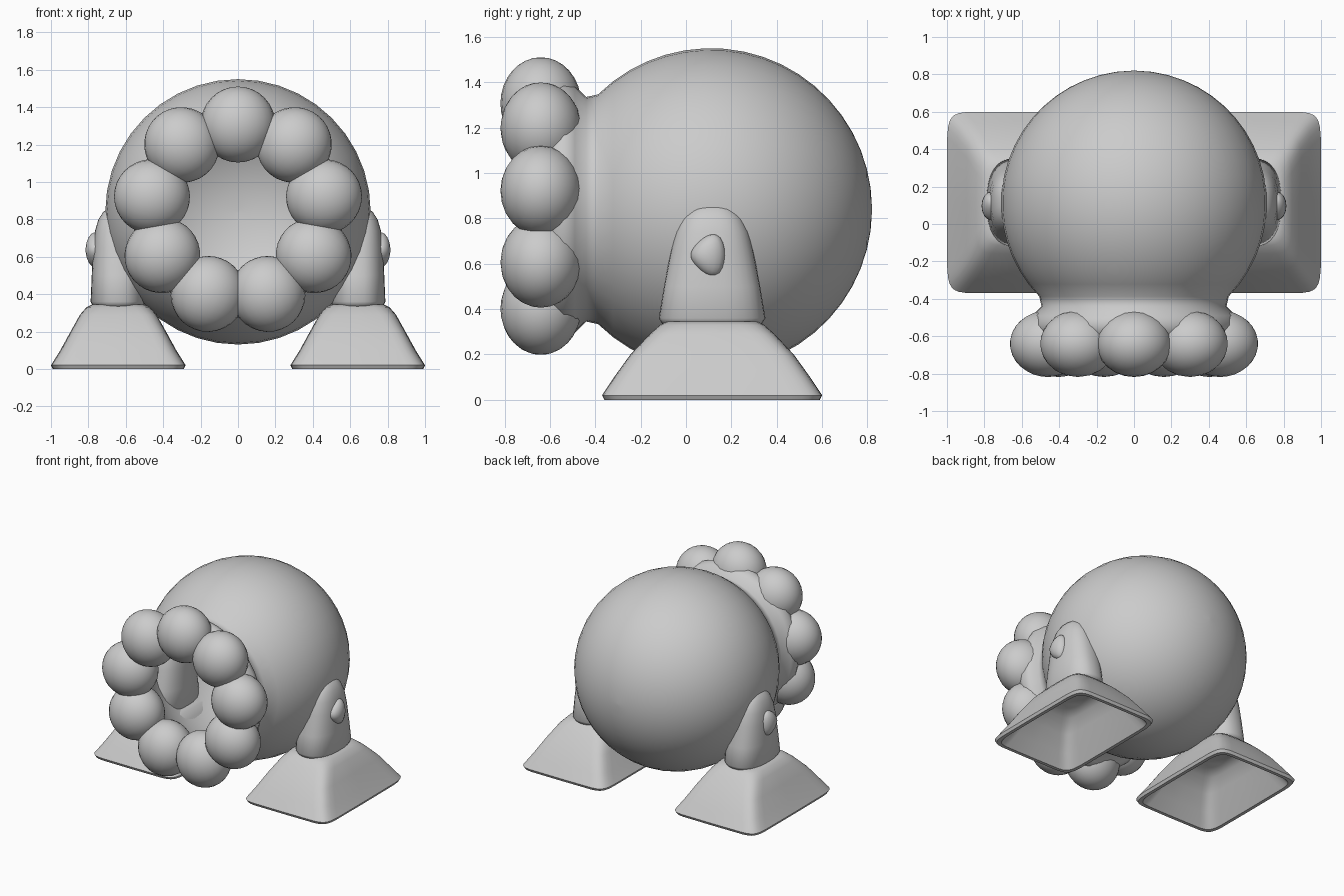
import bpy, bmesh, math
from mathutils import Matrix, Vector

if "Cube" in bpy.data.objects:
    bpy.data.objects.remove(bpy.data.objects["Cube"])

CZ, CY = 0.84, 0.11          # body centre height and depth
LX = 0.64                    # foot / leg centre in x


def finish(bm, name, angle=40):
    bmesh.ops.remove_doubles(bm, verts=bm.verts, dist=1e-5)
    bmesh.ops.recalc_face_normals(bm, faces=bm.faces)
    me = bpy.data.meshes.new(name)
    bm.to_mesh(me)
    bm.free()
    ob = bpy.data.objects.new(name, me)
    bpy.context.collection.objects.link(ob)
    bpy.ops.object.select_all(action='DESELECT')
    ob.select_set(True)
    bpy.context.view_layer.objects.active = ob
    bpy.ops.object.shade_smooth_by_angle(angle=math.radians(angle))
    return ob


def loft(bm, rings, cap_start=False, cap_end=False):
    loops = [[bm.verts.new(p) for p in ring] for ring in rings]
    n = len(loops[0])
    for a, b in zip(loops, loops[1:]):
        for i in range(n):
            j = (i + 1) % n
            bm.faces.new((a[i], a[j], b[j], b[i]))
    if cap_start:
        bm.faces.new(loops[0])
    if cap_end:
        bm.faces.new(loops[-1])


def super_ring(cx, cy, z, hx, hy, e, n=32):
    pts = []
    for i in range(n):
        a = 2 * math.pi * i / n
        c, s = math.cos(a), math.sin(a)
        pts.append((cx + hx * math.copysign(abs(c) ** (2 / e), c),
                    cy + hy * math.copysign(abs(s) ** (2 / e), s), z))
    return pts


def ellipsoid(bm, radii, matrix, u=24, v=16):
    m = matrix @ Matrix.Diagonal((*radii, 1))
    return bmesh.ops.create_uvsphere(bm, u_segments=u, v_segments=v, radius=1, matrix=m)['verts']


# Hollow round body with a flared mouth, turned around the y axis
profile = []
for k in range(20):
    a = math.radians(0.5 + k * 134 / 19)
    profile.append((CY + 0.71 * math.cos(a), 0.71 * math.sin(a)))
profile += [(-0.44, 0.495), (-0.49, 0.545), (-0.54, 0.565), (-0.60, 0.54), (-0.64, 0.47)]
bm = bmesh.new()
N = 40
loft(bm, [[(r * math.sin(2 * math.pi * i / N), y, CZ + r * math.cos(2 * math.pi * i / N))
           for i in range(N)] for y, r in profile], cap_start=True)
finish(bm, "round_body", 60)

# Ring of nine balls around the mouth
bm = bmesh.new()
for k in range(9):
    turn = Matrix.Rotation(math.radians(40 * k), 4, 'Y')
    place = Matrix.Translation((0, -0.64, CZ)) @ turn @ Matrix.Translation((0, 0, 0.467))
    ellipsoid(bm, (0.2, 0.178, 0.203), place)
finish(bm, "mouth_balls", 60)

for side, sx in (("right", 1), ("left", -1)):
    cx = sx * LX
    # Hollow pyramid foot: outer wall up to the top, then inner cavity
    outer = [(0.345, 0.14, 0.20, 4), (0.33, 0.17, 0.23, 5), (0.29, 0.205, 0.275, 6),
             (0.20, 0.255, 0.36, 8), (0.10, 0.31, 0.432, 9), (0.02, 0.36, 0.485, 10),
             (0.0, 0.35, 0.475, 10)]
    inner = [(0.0, 0.325, 0.45, 10), (0.09, 0.27, 0.39, 9), (0.19, 0.215, 0.32, 8),
             (0.27, 0.17, 0.24, 6), (0.30, 0.12, 0.17, 4)]
    bm = bmesh.new()
    loft(bm, [super_ring(cx, 0.115, *r) for r in outer + inner], True, True)
    finish(bm, side + "_foot")

    # Rounded tapering leg
    leg = [(0.325, 0.11, 0.19), (0.335, 0.135, 0.22), (0.36, 0.148, 0.235), (0.50, 0.142, 0.212),
           (0.65, 0.135, 0.183), (0.74, 0.124, 0.162), (0.80, 0.106, 0.135),
           (0.84, 0.08, 0.1), (0.865, 0.045, 0.055), (0.872, 0.01, 0.012)]
    bm = bmesh.new()
    loft(bm, [super_ring(cx, 0.115, z, hx, hy, 2.4) for z, hx, hy in leg], True, True)
    finish(bm, side + "_leg", 60)

    # Teardrop knob pointing forward
    bm = bmesh.new()
    for v in ellipsoid(bm, (0.05, 0.076, 0.1), Matrix.Identity(4), 16, 12):
        t = (v.co.y / 0.076 + 1) / 2
        v.co.z *= 0.55 + 0.65 * t
        v.co += Vector((sx * 0.765, 0.097, 0.637))
    finish(bm, side + "_knob", 60)
